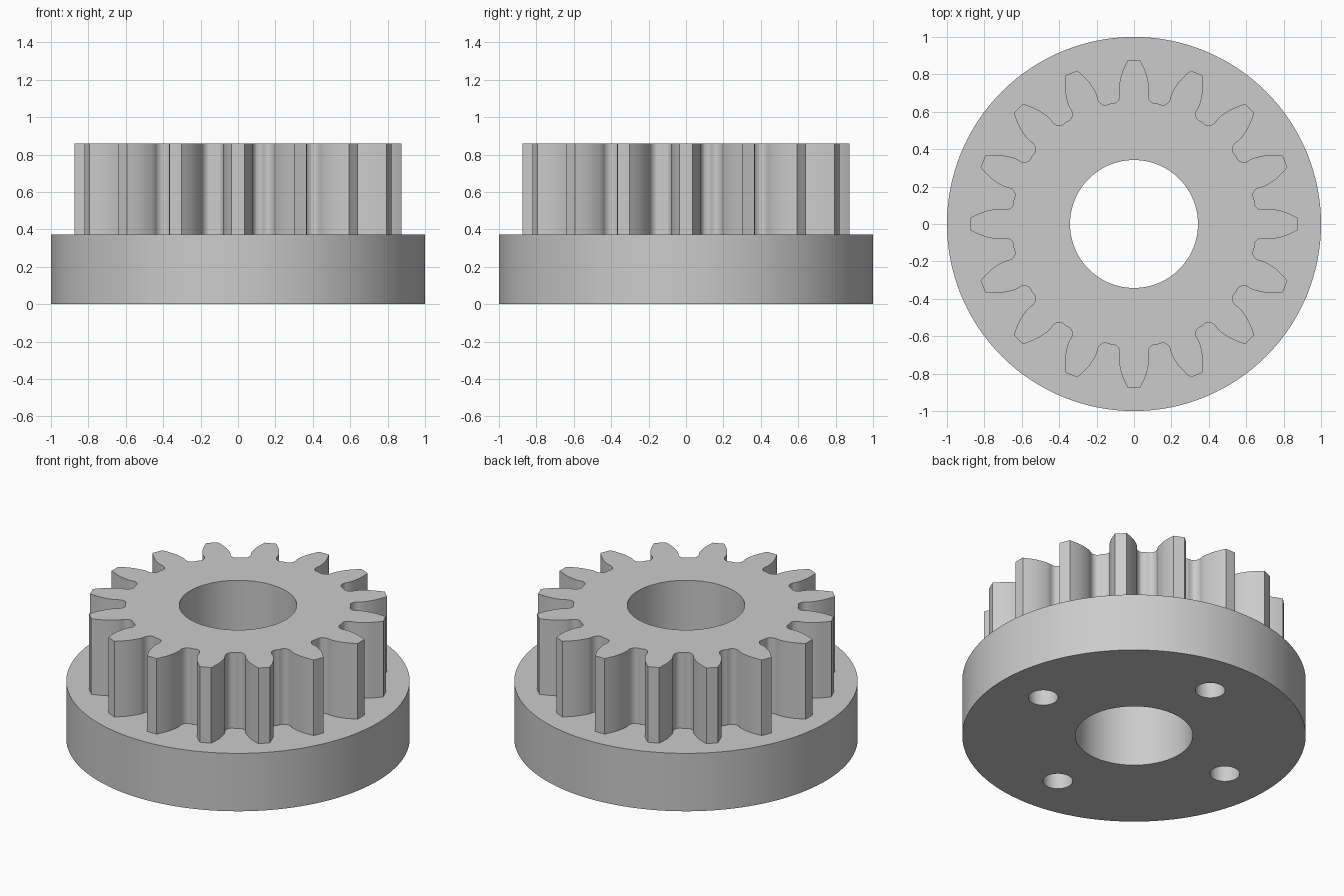
import bpy, bmesh, math
from mathutils import Vector, Matrix

if "Cube" in bpy.data.objects:
    bpy.data.objects.remove(bpy.data.objects["Cube"], do_unlink=True)

PLATE_TOP, GEAR_TOP = 0.372, 0.858
BORE, TEETH = 0.342, 16

steel = bpy.data.materials.new("plain_grey")
steel.use_nodes = True
grey = (0.6, 0.6, 0.6, 1)
steel.diffuse_color = grey
steel.node_tree.nodes["Principled BSDF"].inputs["Base Color"].default_value = grey


def prism(name, outline, z0, z1):
    """Extrude a closed counter-clockwise outline from z0 to z1."""
    bm = bmesh.new()
    face = bm.faces.new([bm.verts.new((p[0], p[1], z0)) for p in outline])
    top = bmesh.ops.extrude_face_region(bm, geom=[face])["geom"]
    bmesh.ops.translate(bm, vec=(0, 0, z1 - z0),
                        verts=[g for g in top if isinstance(g, bmesh.types.BMVert)])
    bmesh.ops.recalc_face_normals(bm, faces=bm.faces)
    mesh = bpy.data.meshes.new(name)
    bm.to_mesh(mesh)
    bm.free()
    obj = bpy.data.objects.new(name, mesh)
    bpy.context.collection.objects.link(obj)
    mesh.materials.append(steel)
    return obj


def circle(radius, count, cx=0, cy=0):
    return [(cx + radius * math.cos(math.tau * i / count),
             cy + radius * math.sin(math.tau * i / count)) for i in range(count)]


def select_only(obj):
    bpy.ops.object.select_all(action="DESELECT")
    obj.select_set(True)
    bpy.context.view_layer.objects.active = obj


def cut(obj, outline, z0, z1):
    cutter = prism("cutter", outline, z0, z1)
    cutter.hide_render = True
    mod = obj.modifiers.new("cut", "BOOLEAN")
    mod.operation, mod.solver, mod.object = "DIFFERENCE", "EXACT", cutter
    select_only(obj)
    bpy.ops.object.modifier_apply(modifier=mod.name)
    bpy.data.objects.remove(cutter, do_unlink=True)


def smooth_path(pts, steps=4):
    """Smooth curve through the points, ends included."""
    pts = [Vector(p) for p in pts]
    ext = [pts[0] * 2 - pts[1]] + pts + [pts[-1] * 2 - pts[-2]]
    out = []
    for a, b, c, d in zip(ext, ext[1:], ext[2:], ext[3:]):
        for i in range(steps):
            t = i / steps
            out.append(0.5 * (2 * b + (c - a) * t + (2 * a - 5 * b + 4 * c - d) * t * t
                              + (3 * b - a - 3 * c + d) * t ** 3))
    return out + [pts[-1]]


# Tooth pointing along +y: one flank from tip to root, then its mirror image
flank = smooth_path([(0.034, 0.874), (0.055, 0.83), (0.071, 0.785), (0.08, 0.735),
                     (0.08, 0.708), (0.077, 0.69), (0.08, 0.67), (0.092, 0.652),
                     (0.108, 0.645), (0.128, 0.643)])
mirrored = [Vector((-p.x, p.y)) for p in flank]
tooth = flank[-2::-1] + mirrored
gear_outline = [Matrix.Rotation(math.tau * k / TEETH, 2) @ p
                for k in range(TEETH) for p in tooth]

# Round base plate with a bore and four blind bolt holes underneath
base_plate = prism("base_plate", circle(1.0, 128), 0, PLATE_TOP)
cut(base_plate, circle(BORE, 96), -0.1, 1)
for x, y in circle(0.69, 4):
    cut(base_plate, circle(0.087, 32, x, y), -0.1, 0.27)

# Toothed ring standing on the plate
toothed_ring = prism("toothed_ring", gear_outline, PLATE_TOP, GEAR_TOP)
cut(toothed_ring, circle(BORE, 96), -0.1, 1)

for part in (base_plate, toothed_ring):
    select_only(part)
    bpy.ops.object.shade_smooth_by_angle(angle=math.radians(30))
